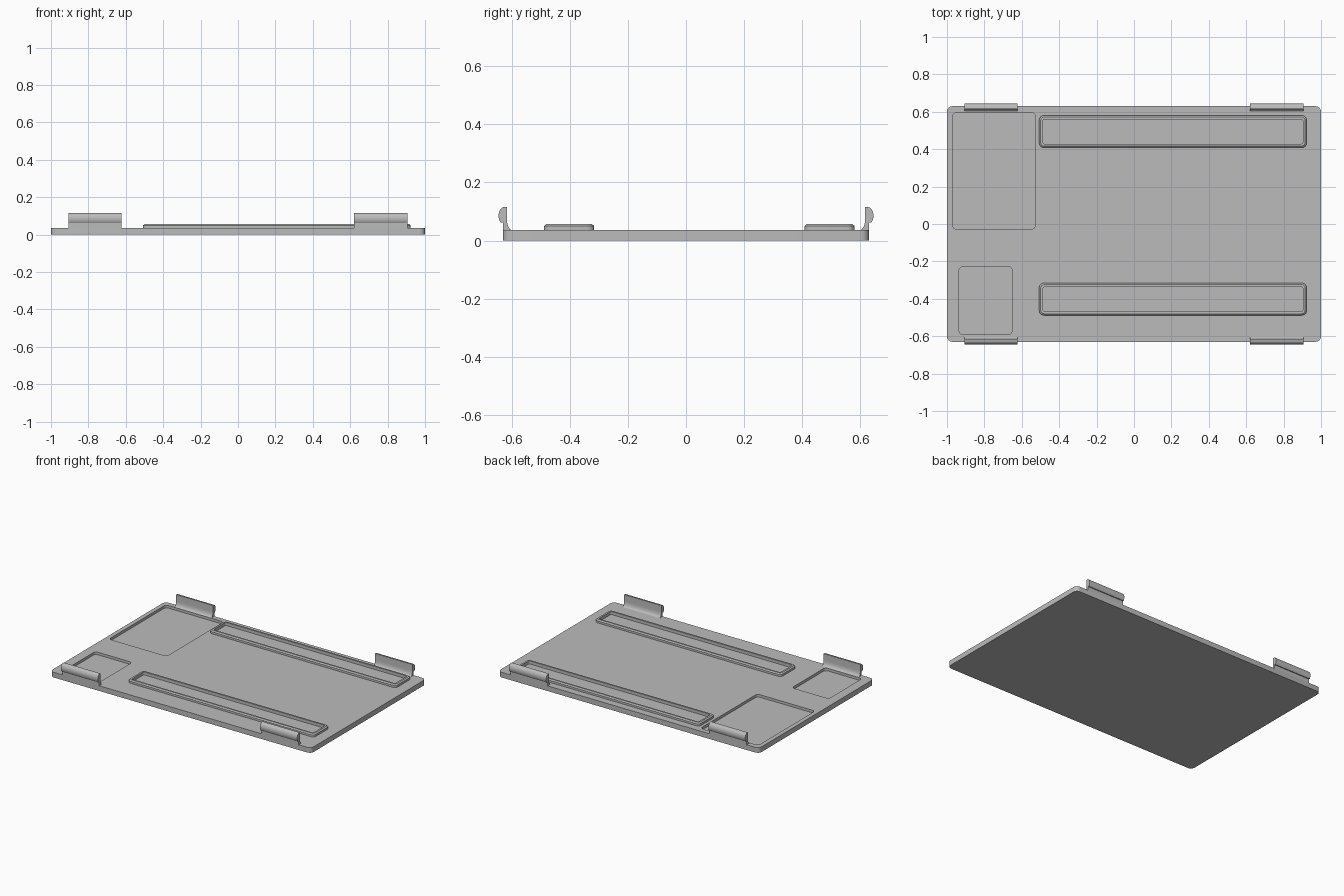
import bpy, bmesh, math

if "Cube" in bpy.data.objects:
    bpy.data.objects.remove(bpy.data.objects["Cube"])

grey = bpy.data.materials.new("plain grey")
grey.diffuse_color = (0.5, 0.5, 0.5, 1)
grey.use_nodes = True
grey.node_tree.nodes["Principled BSDF"].inputs["Base Color"].default_value = grey.diffuse_color

TOP = 0.036  # top of the base plate


def rounded(x0, x1, y0, y1, r, n=6):
    """Counter-clockwise outline of a rounded rectangle."""
    pts = []
    corners = [(x1 - r, y1 - r), (x0 + r, y1 - r), (x0 + r, y0 + r), (x1 - r, y0 + r)]
    for k, (cx, cy) in enumerate(corners):
        for i in range(n + 1):
            a = math.pi / 2 * (k + i / n)
            pts.append((cx + r * math.cos(a), cy + r * math.sin(a)))
    return pts


def loft(name, rings, caps=True, closed=False):
    """Skin a list of equal-length 3D rings."""
    bm = bmesh.new()
    loops = [[bm.verts.new(p) for p in ring] for ring in rings]
    pairs = list(zip(loops, loops[1:]))
    if closed:
        pairs.append((loops[-1], loops[0]))
    for a, b in pairs:
        for i in range(len(a)):
            j = (i + 1) % len(a)
            bm.faces.new((a[i], a[j], b[j], b[i]))
    if caps:
        bm.faces.new(loops[0][::-1])
        bm.faces.new(loops[-1])
    bmesh.ops.recalc_face_normals(bm, faces=bm.faces)
    me = bpy.data.meshes.new(name)
    bm.to_mesh(me)
    bm.free()
    ob = bpy.data.objects.new(name, me)
    bpy.context.collection.objects.link(ob)
    me.materials.append(grey)
    return ob


def smooth(ob):
    bpy.ops.object.select_all(action='DESELECT')
    ob.select_set(True)
    bpy.context.view_layer.objects.active = ob
    bpy.ops.object.shade_smooth_by_angle(angle=math.radians(35))


def ring_at(outline, z):
    return [(x, y, z) for x, y in outline]


# Base plate with two shallow pockets
plate_outline = rounded(-1, 1, -0.63, 0.63, 0.03)
plate = loft("base_plate", [ring_at(plate_outline, 0), ring_at(plate_outline, TOP)])
pockets = {"large": (-0.97, -0.527, -0.027, 0.595),
           "small": (-0.935, -0.652, -0.592, -0.227)}
for label, box in pockets.items():
    o = rounded(*box, 0.022)
    cutter = loft(label + "_pocket_cutter", [ring_at(o, 0.018), ring_at(o, 0.1)])
    cutter.hide_render = True
    cutter.hide_viewport = True
    cutter.display_type = 'WIRE'
    mod = plate.modifiers.new(label + "_pocket", 'BOOLEAN')
    mod.operation = 'DIFFERENCE'
    mod.solver = 'EXACT'
    mod.object = cutter
smooth(plate)

# Raised rectangular rims, chamfered on the outside
for label, y0, y1 in (("back", 0.408, 0.58), ("front", -0.488, -0.316)):
    x0, x1 = -0.507, 0.923

    def inset(d, z):
        return ring_at(rounded(x0 + d, x1 - d, y0 + d, y1 - d, 0.025 - d * 0.7), z)

    rim = loft(label + "_rim",
               [inset(0, TOP), inset(0, 0.05), inset(0.008, 0.057),
                inset(0.02, 0.057), inset(0.02, TOP)], caps=False, closed=True)
    smooth(rim)

# Snap clips: upright tab with rounded outer bead and inner root fillet
profile = [(0.63, TOP), (0.63, 0.062)]
for i in range(9):  # outer bead
    a = math.radians(-50 + 125 * i / 8)
    profile.append((0.6235 + 0.0215 * math.cos(a), 0.085 + 0.031 * math.sin(a)))
profile += [(0.616, 0.116)]
for i in range(7):  # root fillet
    a = math.pi / 2 * i / 6
    profile.append((0.598 + 0.018 * math.cos(a), 0.072 - 0.036 * math.sin(a)))
for side, s in (("back", 1), ("front", -1)):
    for end, x0, x1 in (("left", -0.905, -0.623), ("right", 0.62, 0.905)):
        clip = loft(f"{side}_{end}_clip",
                    [[(x, s * y, z) for y, z in profile] for x in (x0, x1)])
        smooth(clip)
